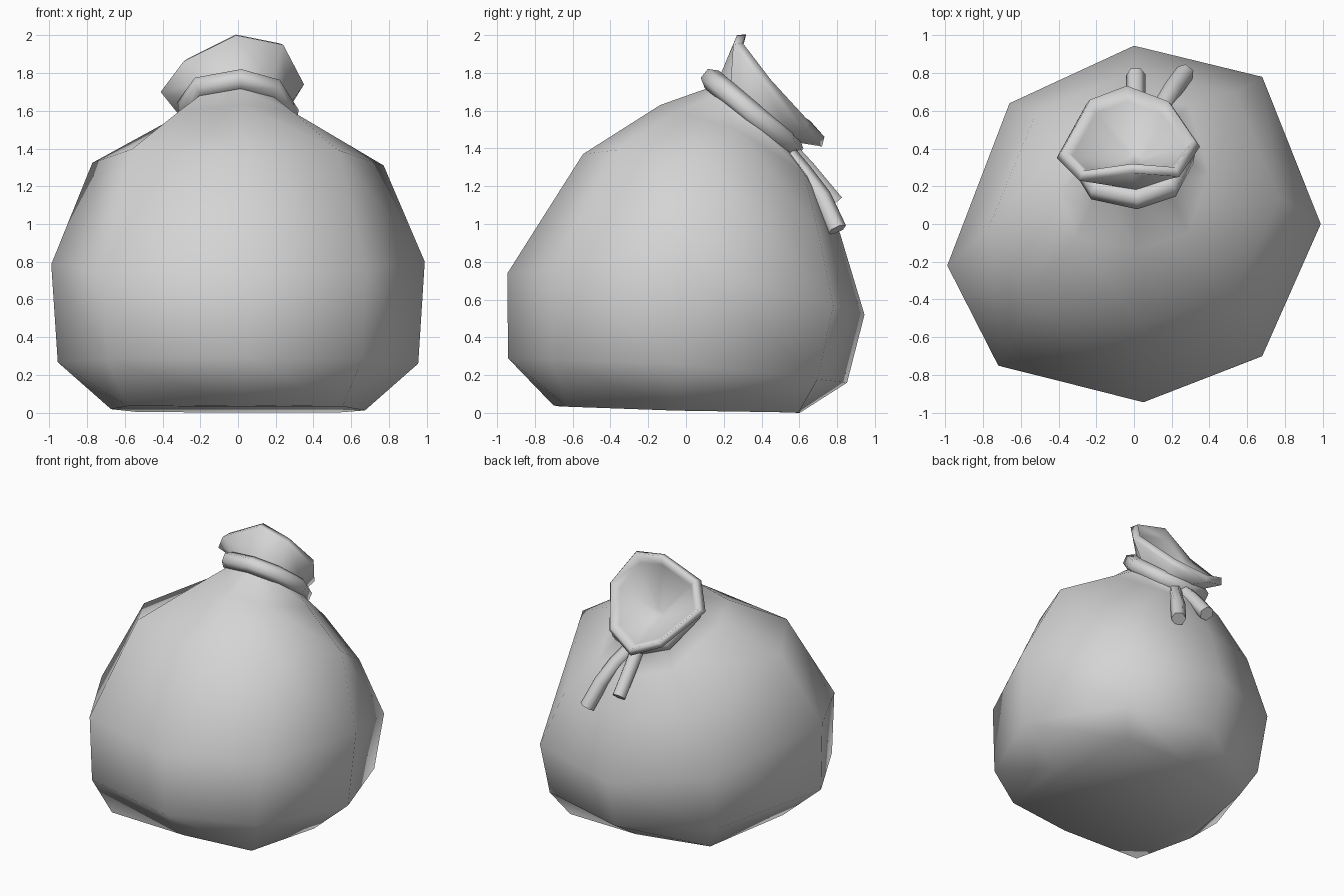
import bpy
from mathutils import Vector

cube = bpy.data.objects.get("Cube")
if cube:
    bpy.data.objects.remove(cube, do_unlink=True)

# One plain grey cloth colour
cloth = bpy.data.materials.new("grey_cloth")
cloth.use_nodes = True
GREY = (0.66, 0.66, 0.66, 1)
cloth.diffuse_color = GREY
cloth.node_tree.nodes["Principled BSDF"].inputs["Base Color"].default_value = GREY

# Lumpy eight-sided outline, starting at the back; odd entries are corners
OUTLINE = [(0, 0.945), (0.68, 0.78), (0.99, 0), (0.68, -0.7),
           (0.05, -0.945), (-0.72, -0.75), (-0.99, -0.22), (-0.66, 0.64)]


def ring(cy, sx, sy, z_front, z_side, z_back, square=1.0, tilt=0.0):
    """Scaled outline whose height changes from front to back.
    square pushes the corners out, tilt lifts the front ones and drops the back ones."""
    points = []
    for i, (x, y) in enumerate(OUTLINE):
        t = y / 0.945
        end = z_back if t > 0 else z_front
        z = z_side + (end - z_side) * abs(t)
        k = 1.0
        if i % 2:
            k = square
            z -= tilt * t
        points.append(Vector((x * sx * k, cy + y * sy * k, z)))
    return points


def activate(obj):
    bpy.ops.object.select_all(action='DESELECT')
    obj.select_set(True)
    bpy.context.view_layer.objects.active = obj


def loft(name, rings):
    """Skin a stack of rings and close both ends."""
    n = len(OUTLINE)
    verts = [p for r in rings for p in r]
    faces = [list(range(n))]
    for k in range(len(rings) - 1):
        for i in range(n):
            a, b = k * n + i, k * n + (i + 1) % n
            faces.append([a, a + n, b + n, b])
    faces.append(list(range(len(verts) - 1, len(verts) - n - 1, -1)))
    mesh = bpy.data.meshes.new(name)
    mesh.from_pydata(verts, [], faces)
    mesh.materials.append(cloth)
    obj = bpy.data.objects.new(name, mesh)
    bpy.context.collection.objects.link(obj)
    activate(obj)
    bpy.ops.object.mode_set(mode='EDIT')
    bpy.ops.mesh.select_all(action='SELECT')
    bpy.ops.mesh.normals_make_consistent(inside=False)
    bpy.ops.object.mode_set(mode='OBJECT')
    bpy.ops.object.shade_smooth()


def tube(name, points, radius, cyclic=False):
    """Six-sided cord along a straight-segmented path."""
    curve = bpy.data.curves.new(name, 'CURVE')
    curve.dimensions = '3D'
    curve.bevel_depth = radius
    curve.bevel_resolution = 1
    curve.use_fill_caps = True
    spline = curve.splines.new('POLY')
    spline.points.add(len(points) - 1)
    for point, co in zip(spline.points, points):
        point.co = (*co, 1)
    spline.use_cyclic_u = cyclic
    curve.materials.append(cloth)
    obj = bpy.data.objects.new(name, curve)
    bpy.context.collection.objects.link(obj)
    activate(obj)
    bpy.ops.object.convert(target='MESH')
    bpy.ops.object.shade_smooth_by_angle(angle=1.2)


# Flared mouth, tipped backwards, with a folded lip and a deep funnel inside
rim = [Vector(p) for p in [
    (-0.04, 0.72, 1.41), (0.2, 0.63, 1.5), (0.35, 0.41, 1.74), (0.24, 0.25, 1.95),
    (-0.01, 0.27, 2.0), (-0.29, 0.23, 1.86), (-0.41, 0.35, 1.7), (-0.25, 0.64, 1.5)]]
centre = sum(rim, Vector()) / len(rim)
outward = Vector((0, 0.79, 0.61))
lip = [p.lerp(centre, 0.08) + outward * 0.045 for p in rim]
inner = [p.lerp(centre, 0.22) - outward * 0.01 for p in rim]
pinch = Vector((0, 0.35, 1.57))
throat = [pinch + (p - centre) * 0.13 for p in rim]

# Sack: base, belly, shoulders, tied neck, mouth
loft("sack", [
    ring(-0.05, 0.68, 0.69, 0.04, 0.012, 0.0, square=1.2),
    ring(-0.045, 0.965, 0.95, 0.29, 0.26, 0.16),
    ring(0, 1, 1, 0.74, 0.8, 0.52),
    ring(0.135, 0.78, 0.72, 1.37, 1.31, 0.95, tilt=0.05),
    ring(0.27, 0.4, 0.43, 1.63, 1.5, 1.22, square=1.06),
    ring(0.335, 0.27, 0.23, 1.72, 1.56, 1.39),
    ring(0.39, 0.26, 0.22, 1.79, 1.61, 1.43),
    rim, lip, inner, throat])

# Cord around the neck and its two loose ends
tube("neck_cord", ring(0.35, 0.27, 0.225, 1.765, 1.585, 1.41), 0.06, cyclic=True)
tube("left_cord_end", [(0.06, 0.51, 1.4), (0.15, 0.62, 1.27),
                       (0.21, 0.72, 1.14), (0.27, 0.8, 0.97)], 0.052)
tube("right_cord_end", [(0.02, 0.52, 1.42), (0.01, 0.64, 1.29),
                        (0.01, 0.79, 1.11)], 0.052)
